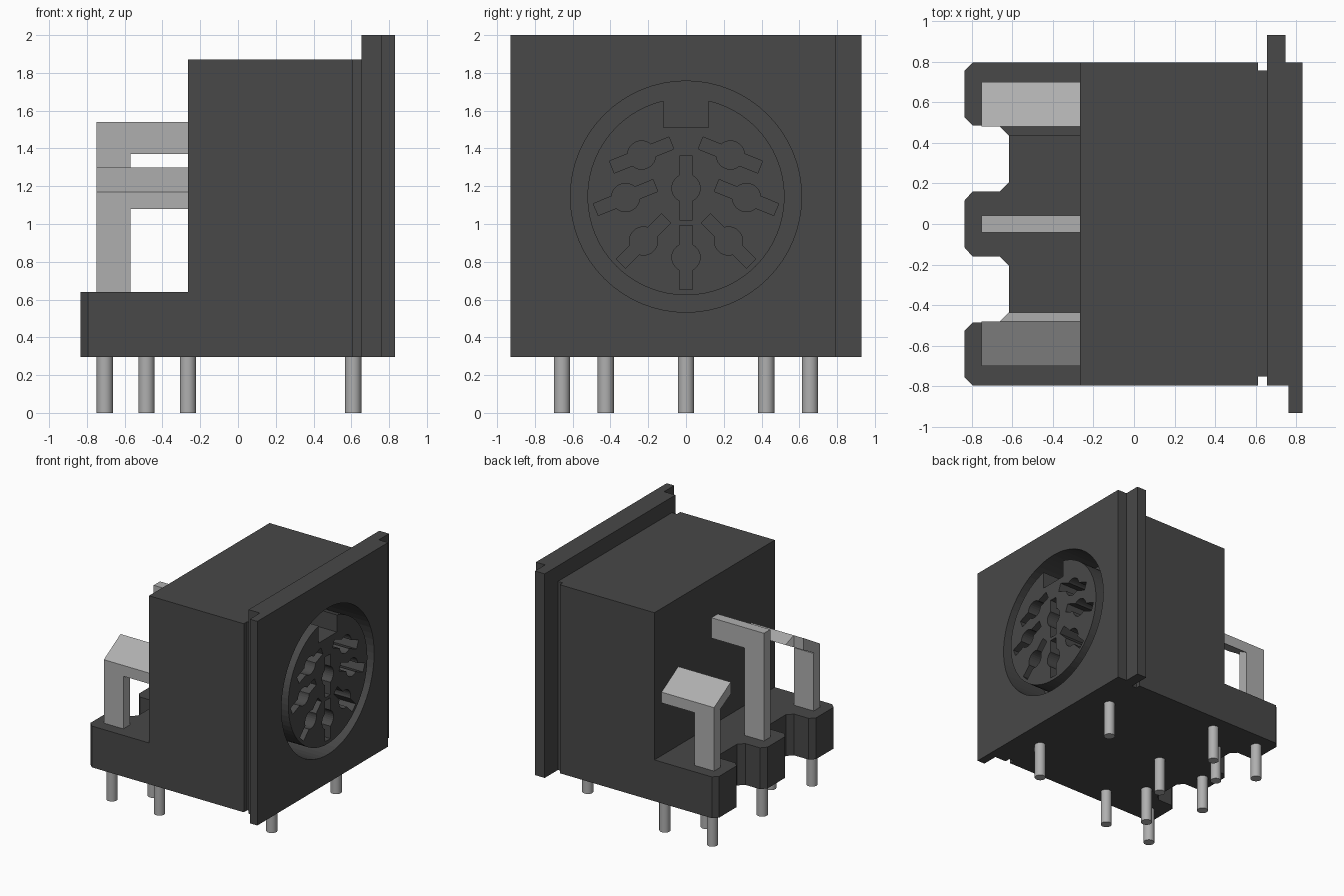
import bpy, bmesh
from math import radians, cos, sin, pi
from mathutils import Vector, Matrix

if "Cube" in bpy.data.objects:
    bpy.data.objects.remove(bpy.data.objects["Cube"])


def material(name, value):
    m = bpy.data.materials.new(name)
    m.use_nodes = True
    color = (value, value, value, 1)
    m.diffuse_color = color
    m.node_tree.nodes["Principled BSDF"].inputs["Base Color"].default_value = color
    return m


plastic = material("dark plastic", 0.065)
metal = material("light metal", 0.43)


def make(name, bm, mat):
    bmesh.ops.recalc_face_normals(bm, faces=bm.faces)
    me = bpy.data.meshes.new(name)
    bm.to_mesh(me)
    bm.free()
    ob = bpy.data.objects.new(name, me)
    bpy.context.collection.objects.link(ob)
    me.materials.append(mat)
    return ob


def prism(bm, points, start, end, axis):
    """Extrude an outline along z (points are x, y) or x (points are y, z)."""
    place = (lambda p, h: (p[0], p[1], h)) if axis == "z" else (lambda p, h: (h, p[0], p[1]))
    face = bm.faces.new([bm.verts.new(place(p, start)) for p in points])
    moved = bmesh.ops.extrude_face_region(bm, geom=[face])["geom"]
    step = Vector(place((0, 0), end - start))
    bmesh.ops.translate(bm, vec=step, verts=[v for v in moved if isinstance(v, bmesh.types.BMVert)])


def solid(name, points, start, end, axis="z", mat=plastic):
    bm = bmesh.new()
    prism(bm, points, start, end, axis)
    return make(name, bm, mat)


def rect(a0, b0, a1, b1):
    return [(a0, b0), (a1, b0), (a1, b1), (a0, b1)]


def cut(target, cutter):
    mod = target.modifiers.new("cut", "BOOLEAN")
    mod.operation = "DIFFERENCE"
    mod.solver = "EXACT"
    mod.object = cutter
    bpy.context.view_layer.objects.active = target
    bpy.ops.object.modifier_apply(modifier=mod.name)


# Housing with a narrow neck, and the stepped front flange
W = 0.795
BACK, FRONT, BOTTOM = -0.265, 0.83, 0.295
housing = solid("housing", [(BACK, -W), (0.61, -W), (0.61, -0.75), (0.66, -0.75),
                            (0.66, 0.755), (0.61, 0.755), (0.61, W), (BACK, W)], BOTTOM, 1.87)
flange = solid("flange", [(0.655, -W), (0.76, -W), (0.76, -0.93), (FRONT, -0.93),
                          (FRONT, W), (0.745, W), (0.745, 0.93), (0.655, 0.93)], BOTTOM, 2)

# Rear base with two chamfered notches
half = [(BACK, W), (-0.795, W), (-0.835, 0.755), (-0.835, 0.525), (-0.795, 0.485),
        (-0.66, 0.485), (-0.615, 0.44), (-0.615, 0.205), (-0.66, 0.16), (-0.795, 0.16), (-0.835, 0.115)]
solid("rear_base", half + [(x, -y) for x, y in reversed(half)], BOTTOM, 0.64)

# Socket: annular groove with a keyway
CZ, R_OUT, R_IN, DEEP, OUT = 1.145, 0.612, 0.522, 0.45, 0.9


def ring_point(r, a):
    return (r * sin(a), CZ + r * cos(a))


def arc(r, a0, a1, n):
    return [ring_point(r, a0 + (a1 - a0) * i / n) for i in range(n + 1)]


bm = bmesh.new()
N = 64
rings = [[bm.verts.new((x, *ring_point(r, 2 * pi * i / N))) for i in range(N)]
         for x, r in ((DEEP, R_OUT), (OUT, R_OUT), (OUT, R_IN), (DEEP, R_IN))]
for k in range(4):
    a, b = rings[k], rings[(k + 1) % 4]
    for i in range(N):
        j = (i + 1) % N
        bm.faces.new((a[i], a[j], b[j], b[i]))
cutters = [make("groove_cutter", bm, plastic),
           solid("keyway_cutter", rect(-0.12, 1.51, 0.12, 1.69), DEEP, OUT, "x")]


# Contact slots: a narrow slit with a round middle
def slot(y, z, angle):
    r, w, length = 0.075, 0.034, 0.17
    dy = (r * r - w * w) ** 0.5
    start = math_angle = radians(27)
    side = [(r * cos(start + (pi - 2 * start) * i / 10), r * sin(start + (pi - 2 * start) * i / 10))
            for i in range(11)]
    top = [(length, w)] + side + [(-length, w)]
    outline = top + [(-a, -b) for a, b in top]
    turn = Matrix.Rotation(radians(angle), 2)
    points = [Vector((y, z)) + turn @ Vector(p) for p in outline]
    return solid("slot_cutter", points, DEEP, OUT, "x")


for s in (-1, 1):
    for y, z, angle in ((0.235, 1.365, -22), (0.32, 1.14, -22), (0.225, 0.91, -45)):
        cutters.append(slot(s * y, z, s * angle))
for z in (1.19, 0.823):
    cutters.append(slot(0, z, 90))

for cutter in cutters:
    cutter.hide_render = True
    cut(flange, cutter)
    cut(housing, cutter)
for cutter in cutters:
    bpy.data.objects.remove(cutter)

# Bent contacts behind the housing
X0, X1, XIN = -0.75, -0.57, -0.26
bm = bmesh.new()
prism(bm, rect(-0.042, 1.37, 0.042, 1.54), X0, XIN, "x")
prism(bm, rect(X0, -0.042, X1, 0.042), 0.6, 1.37, "z")
make("center_contact", bm, metal)

for side, s in (("left", 1), ("right", -1)):
    bm = bmesh.new()
    prism(bm, [(s * 0.7, 1.08), (s * 0.7, 1.17), (s * 0.48, 1.3), (s * 0.48, 1.2)], X0, XIN, "x")
    prism(bm, rect(X0, s * 0.615, X1, s * 0.7), 0.6, 1.12, "z")
    # inner edge of the sloped arm, mitred at its rear end
    edge = ((0.48, 1.3, -0.66), (0.435, 1.224, -0.615), (0.48, 1.2, -0.66))
    rear = [bm.verts.new((x, s * y, z)) for y, z, x in edge]
    fore = [bm.verts.new((XIN, s * y, z)) for y, z, x in edge]
    bm.faces.new(rear)
    bm.faces.new(fore)
    for i in range(3):
        j = (i + 1) % 3
        bm.faces.new((rear[i], rear[j], fore[j], fore[i]))
    make(side + "_contact", bm, metal)

# Round solder pins
spots = [(-0.705, 0), (-0.265, 0)]
for s in (-1, 1):
    spots += [(-0.705, s * 0.657), (-0.265, s * 0.657), (-0.485, s * 0.425), (0.61, s * 0.425)]
for x, y in spots:
    bpy.ops.mesh.primitive_cylinder_add(vertices=24, radius=0.043, depth=0.31, location=(x, y, 0.155))
    pin = bpy.context.object
    pin.name = "solder_pin"
    pin.data.materials.append(metal)
    bpy.ops.object.shade_smooth_by_angle()
